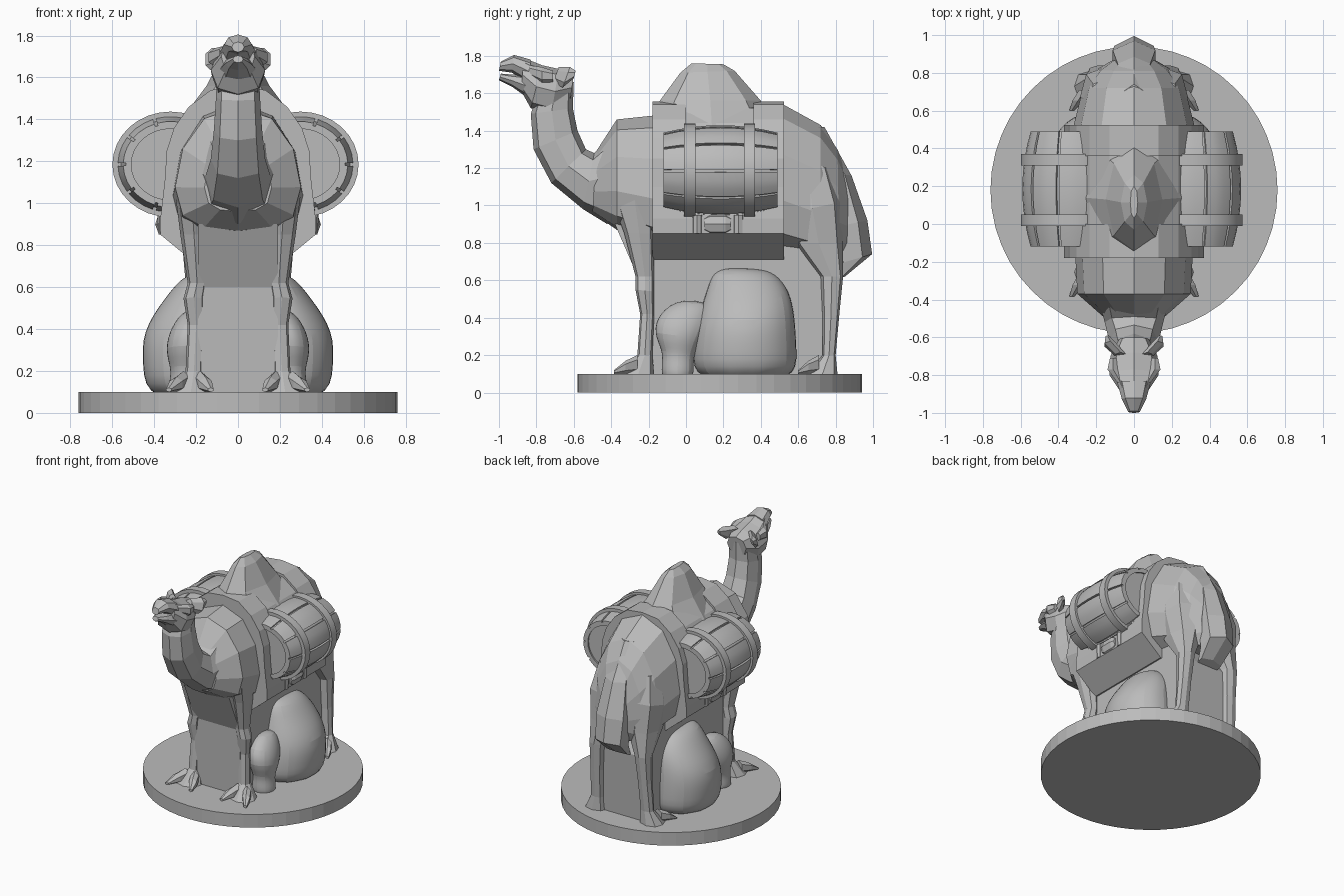
import bpy, bmesh
from math import sin, cos, pi, copysign

cube = bpy.data.objects.get("Cube")
if cube:
    bpy.data.objects.remove(cube, do_unlink=True)

stone = bpy.data.materials.new("stone grey")
stone.use_nodes = True
GREY = (0.5, 0.5, 0.5, 1)
stone.diffuse_color = GREY
stone.node_tree.nodes["Principled BSDF"].inputs["Base Color"].default_value = GREY


def finish(name, bm, smooth=False):
    bmesh.ops.recalc_face_normals(bm, faces=bm.faces)
    mesh = bpy.data.meshes.new(name)
    bm.to_mesh(mesh)
    bm.free()
    mesh.materials.append(stone)
    obj = bpy.data.objects.new(name, mesh)
    bpy.context.collection.objects.link(obj)
    if smooth:
        bpy.context.view_layer.objects.active = obj
        obj.select_set(True)
        bpy.ops.object.shade_smooth_by_angle(angle=0.6)
        obj.select_set(False)
    return obj


def skin(bm, rings, closed=False):
    """Bridge rings of points; cap the ends unless the rings form a loop."""
    rows = [[bm.verts.new(p) for p in ring] for ring in rings]
    pairs = list(zip(rows, rows[1:]))
    if closed:
        pairs.append((rows[-1], rows[0]))
    else:
        bm.faces.new(rows[0])
        bm.faces.new(rows[-1])
    for a, b in pairs:
        for i in range(len(a)):
            j = (i + 1) % len(a)
            bm.faces.new((a[i], a[j], b[j], b[i]))


def loft(name, sections, sides=8, side=1, skew=0.0, power=1.0, round_levels=0):
    """Each section: lower (y, z), upper (y, z), half width, centre x."""
    rings = []
    for (ay, az), (by, bz), width, cx in sections:
        ring = []
        for k in range(sides):
            t = 2 * pi * k / sides
            s, c = sin(t), -cos(t)
            v = copysign(abs(c) ** power, c)
            v = (v - skew * (1 - v * v) + 1) / 2
            x = cx + width * copysign(abs(s) ** power, s)
            ring.append((side * x, ay + (by - ay) * v, az + (bz - az) * v))
        rings.append(ring)
    bm = bmesh.new()
    skin(bm, rings)
    obj = finish(name, bm, smooth=round_levels > 0)
    if round_levels:
        obj.modifiers.new("rounding", 'SUBSURF').levels = round_levels
        obj.modifiers["rounding"].render_levels = round_levels
    return obj


def arch(name, half, y0, y1):
    """Mirror a half profile in x and z, then run it along y."""
    outline = half + [(-x, z) for x, z in reversed(half) if x > 0]
    bm = bmesh.new()
    skin(bm, [[(x, y, z) for x, z in outline] for y in (y0, y1)])
    return finish(name, bm)


# Round base
bm = bmesh.new()
skin(bm, [[(0.76 * cos(pi * k / 24), 0.18 + 0.76 * sin(pi * k / 24), z)
           for k in range(48)] for z in (0, 0.1)])
finish("round_base", bm)

# Trunk of the animal, chest to rump
loft("trunk", [
    ((-0.5, 0.96), (-0.48, 1.29), 0.16, 0),
    ((-0.37, 0.87), (-0.37, 1.46), 0.3, 0),
    ((-0.18, 0.8), (-0.18, 1.48), 0.31, 0),
    ((0.52, 0.75), (0.52, 1.54), 0.32, 0),
    ((0.72, 0.7), (0.72, 1.43), 0.27, 0),
    ((0.82, 0.7), (0.81, 1.3), 0.2, 0),
    ((0.86, 0.75), (0.87, 1.15), 0.12, 0)], sides=12, skew=0.3, power=0.9)

# Solid core between the legs
bm = bmesh.new()
core = [(-0.24, 0.1), (-0.25, 0.6), (-0.38, 0.9), (0.6, 0.95), (0.79, 0.6), (0.76, 0.1)]
skin(bm, [[(x, y, z) for y, z in core] for x in (-0.19, 0.19)])
finish("leg_core", bm)

# Hump
loft("hump", [
    ((-0.22, 1.4), (0.5, 1.4), 0.27, 0),
    ((-0.14, 1.56), (0.4, 1.56), 0.15, 0),
    ((-0.03, 1.71), (0.26, 1.72), 0.07, 0),
    ((0.03, 1.76), (0.2, 1.755), 0.02, 0)])

# Neck
loft("neck", [
    ((-0.42, 0.9), (-0.36, 1.42), 0.19, 0),
    ((-0.55, 0.98), (-0.49, 1.28), 0.155, 0),
    ((-0.72, 1.12), (-0.535, 1.3), 0.13, 0),
    ((-0.815, 1.3), (-0.58, 1.4), 0.115, 0),
    ((-0.83, 1.49), (-0.605, 1.52), 0.105, 0),
    ((-0.8, 1.58), (-0.6, 1.66), 0.1, 0)], power=0.8)

# Head with an open mouth
loft("skull", [
    ((-0.62, 1.56), (-0.6, 1.7), 0.08, 0),
    ((-0.72, 1.49), (-0.68, 1.73), 0.125, 0),
    ((-0.83, 1.52), (-0.77, 1.75), 0.13, 0),
    ((-0.88, 1.61), (-0.87, 1.79), 0.08, 0)], power=0.85)
loft("upper_muzzle", [
    ((-0.84, 1.65), (-0.83, 1.78), 0.09, 0),
    ((-0.93, 1.71), (-0.92, 1.805), 0.065, 0),
    ((-1.0, 1.72), (-0.99, 1.77), 0.03, 0)])
loft("lower_jaw", [
    ((-0.84, 1.57), (-0.84, 1.7), 0.09, 0),
    ((-0.93, 1.635), (-0.93, 1.7), 0.06, 0),
    ((-1.0, 1.67), (-0.99, 1.705), 0.025, 0)])

# Tail flap
loft("tail", [
    ((0.6, 1.4), (0.74, 1.42), 0.06, 0),
    ((0.74, 1.18), (0.885, 1.16), 0.1, 0),
    ((0.77, 0.88), (0.97, 0.92), 0.13, 0),
    ((0.79, 0.68), (0.995, 0.74), 0.12, 0),
    ((0.77, 0.59), (0.85, 0.62), 0.1, 0)], sides=6)

# Saddle blanket and its two broad straps
strap = [(0.2, 0.71), (0.37, 0.85), (0.37, 0.93), (0.35, 1.1), (0.34, 1.25),
         (0.305, 1.36), (0.235, 1.46), (0.13, 1.54), (0, 1.555)]
blanket = [(x, z - 0.02 * (z > 1.3)) for x, z in strap]
arch("saddle_blanket", blanket, -0.175, 0.515)
arch("front_strap", strap, -0.18, 0)
arch("rear_strap", strap, 0.36, 0.525)

BARREL_Z, FLAT = 1.185, 1.1


def barrel_point(cx, y, radius, t):
    return (cx + FLAT * radius * cos(t), y, BARREL_Z + radius * sin(t))


def bulge(y):
    u = (y - 0.185) / 0.305
    return 0.245 - 0.04 * u * u


def tube(name, cx, profile, closed=False):
    """Turn a (y, radius) profile about the barrel axis."""
    bm = bmesh.new()
    skin(bm, [[barrel_point(cx, y, r, pi * k / 16) for k in range(32)]
              for y, r in profile], closed)
    return finish(name, bm, smooth=True)


def barrel(tag, cx):
    ys = [-0.12 + 0.61 * k / 8 for k in range(9)]
    # Core ends sit just inside the rims
    inner = [-0.105] + ys[1:-1] + [0.475]
    tube(tag + "_barrel_core", cx, [(y, bulge(y) - 0.015) for y in inner])
    # Rim at each end
    for label, y0, y1 in (("front", -0.12, -0.02), ("rear", 0.39, 0.49)):
        tube(f"{tag}_barrel_{label}_rim", cx,
             [(y0, bulge(y0) - 0.035), (y0, bulge(y0) - 0.012),
              (y1, bulge(y1) - 0.012), (y1, bulge(y1) - 0.035)], True)
    # Staves with narrow gaps
    bm = bmesh.new()
    count = 10
    for s in range(count):
        mid = 2 * pi * (s + 0.5) / count
        arc = [mid + f * (pi / count - 0.03) for f in (-1, -0.33, 0.33, 1)]
        skin(bm, [[barrel_point(cx, y, bulge(y), t) for t in arc] +
                  [barrel_point(cx, y, bulge(y) - 0.03, t) for t in reversed(arc)]
                  for y in ys])
    finish(tag + "_barrel_staves", bm, smooth=True)
    # Hoops
    for label, y in (("front", 0.02), ("rear", 0.34)):
        tube(f"{tag}_barrel_{label}_hoop", cx,
             [(y - 0.03, 0.21), (y - 0.03, 0.252), (y + 0.03, 0.252), (y + 0.03, 0.21)], True)


for tag, side in (("left", 1), ("right", -1)):
    barrel(tag, side * 0.31 - 0.012)

    # Rolled bundle and ties beneath the barrel
    loft(tag + "_bundle", [
        ((0.1, 0.86), (0.1, 0.94), 0.04, 0.345),
        ((0.13, 0.84), (0.13, 0.96), 0.05, 0.345),
        ((0.21, 0.84), (0.21, 0.96), 0.05, 0.345),
        ((0.24, 0.86), (0.24, 0.94), 0.04, 0.345)], side=side)
    for label, y in (("front", 0.06), ("rear", 0.28)):
        loft(f"{tag}_{label}_tie", [
            ((y - 0.03, 0.85), (y + 0.03, 0.85), 0.025, 0.355),
            ((y - 0.03, 0.95), (y + 0.03, 0.95), 0.03, 0.355)], side=side)

    # Ears and brow
    loft(tag + "_ear", [
        ((-0.71, 1.66), (-0.68, 1.74), 0.03, 0.07),
        ((-0.66, 1.63), (-0.62, 1.74), 0.035, 0.125),
        ((-0.6, 1.68), (-0.59, 1.72), 0.012, 0.14)], sides=6, side=side)
    loft(tag + "_brow", [
        ((-0.84, 1.69), (-0.84, 1.75), 0.02, 0.07),
        ((-0.77, 1.65), (-0.77, 1.74), 0.035, 0.11),
        ((-0.71, 1.66), (-0.71, 1.72), 0.02, 0.11)], sides=6, side=side)

    # Front leg, sections from shoulder to foot
    loft(tag + "_front_leg", [
        ((-0.385, 1.0), (-0.17, 1.1), 0.08, 0.22),
        ((-0.33, 0.85), (-0.17, 0.85), 0.065, 0.21),
        ((-0.27, 0.62), (-0.17, 0.62), 0.045, 0.195),
        ((-0.27, 0.55), (-0.17, 0.54), 0.05, 0.21),
        ((-0.245, 0.42), (-0.17, 0.42), 0.04, 0.2),
        ((-0.26, 0.2), (-0.18, 0.2), 0.04, 0.21),
        ((-0.34, 0.1), (-0.17, 0.1), 0.09, 0.225)], side=side, power=0.8)

    # Rear leg, sections from hip to foot
    loft(tag + "_rear_leg", [
        ((0.53, 1.25), (0.77, 1.2), 0.1, 0.14),
        ((0.52, 0.95), (0.83, 1.02), 0.13, 0.155),
        ((0.58, 0.79), (0.84, 0.8), 0.11, 0.155),
        ((0.72, 0.62), (0.84, 0.62), 0.06, 0.19),
        ((0.73, 0.4), (0.82, 0.42), 0.05, 0.2),
        ((0.73, 0.2), (0.8, 0.2), 0.05, 0.21),
        ((0.65, 0.1), (0.81, 0.1), 0.085, 0.23)], side=side, power=0.8)

    # Two toes on each foot
    for label, y, reach in (("front", -0.26, 0.125), ("rear", 0.71, 0.11)):
        for toe, x, spread in (("inner", 0.18, -0.05), ("outer", 0.26, 0.07)):
            loft(f"{tag}_{label}_{toe}_toe", [
                ((y, 0.1), (y, 0.2), 0.035, x),
                ((y - reach / 2, 0.1), (y - reach / 2, 0.17), 0.035, x + spread / 2),
                ((y - reach, 0.1), (y - reach, 0.12), 0.015, x + spread)], sides=6, side=side)

    # Boulders under the belly
    loft(tag + "_large_boulder", [
        ((0.02, 0.05), (0.61, 0.05), 0.24, 0.21),
        ((0.02, 0.22), (0.61, 0.22), 0.25, 0.22),
        ((0.04, 0.38), (0.6, 0.4), 0.25, 0.225),
        ((0.1, 0.55), (0.57, 0.54), 0.17, 0.19),
        ((0.13, 0.645), (0.49, 0.64), 0.11, 0.17),
        ((0.22, 0.67), (0.4, 0.66), 0.04, 0.17)], sides=10, side=side, round_levels=2)
    loft(tag + "_small_boulder", [
        ((-0.14, 0.05), (0.05, 0.05), 0.1, 0.25),
        ((-0.14, 0.15), (0.05, 0.15), 0.085, 0.25),
        ((-0.13, 0.22), (0.05, 0.2), 0.075, 0.25),
        ((-0.19, 0.32), (0.1, 0.28), 0.11, 0.25),
        ((-0.16, 0.43), (0.15, 0.39), 0.1, 0.23),
        ((-0.04, 0.5), (0.13, 0.49), 0.05, 0.21)], sides=8, side=side, round_levels=2)
